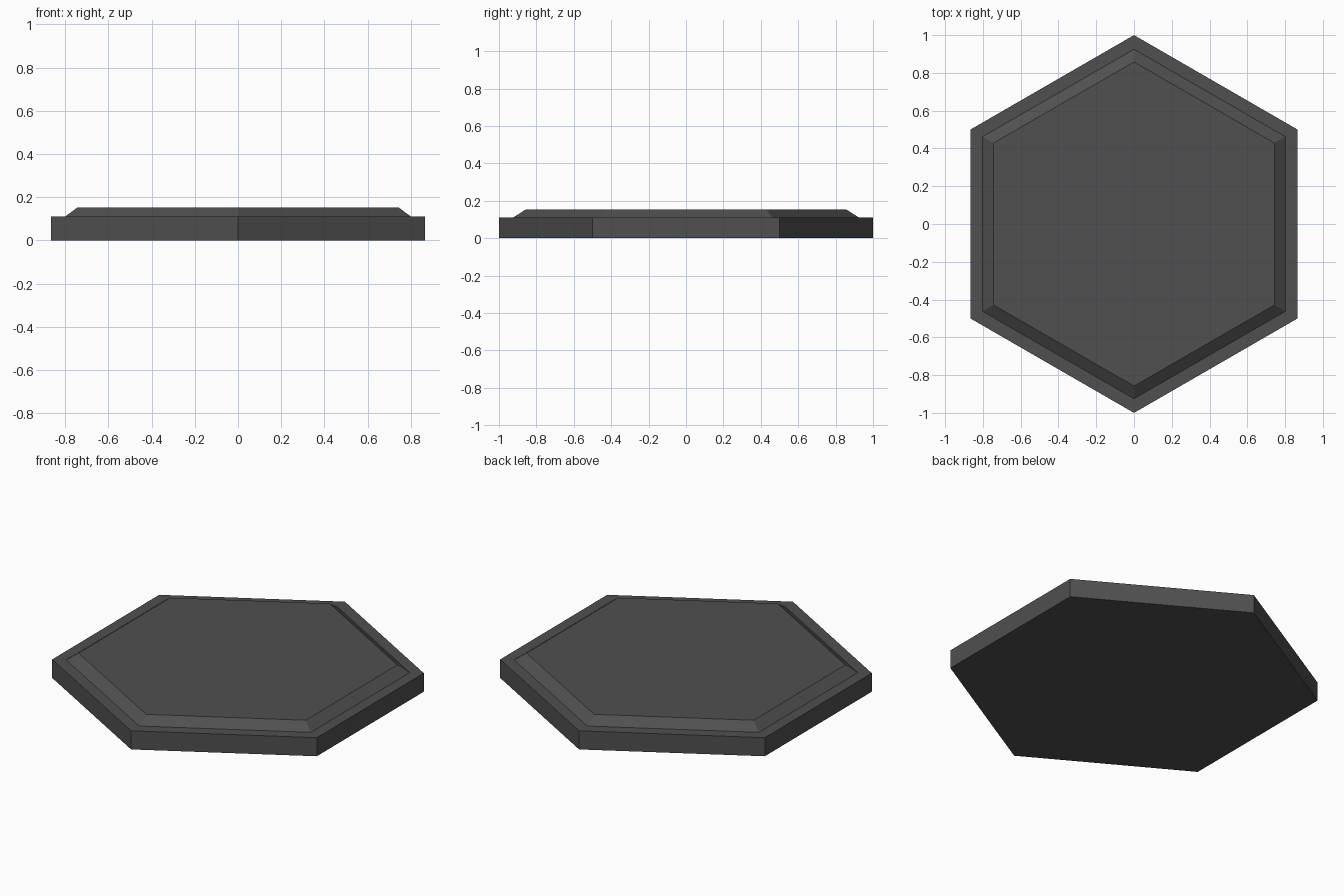
import bpy
import bmesh
from math import cos, sin, pi

cube = bpy.data.objects.get("Cube")
if cube:
    bpy.data.objects.remove(cube, do_unlink=True)

# Single dark grey colour
grey = bpy.data.materials.new("dark_grey")
grey.use_nodes = True
colour = (0.08, 0.08, 0.08, 1)
grey.diffuse_color = colour
grey.node_tree.nodes["Principled BSDF"].inputs["Base Color"].default_value = colour


def hex_ring(bm, radius, z):
    """Six corners, with points facing front and back."""
    return [bm.verts.new((radius * cos(pi / 6 + i * pi / 3),
                          radius * sin(pi / 6 + i * pi / 3), z)) for i in range(6)]


# Hexagonal tile: base, flat ledge, bevelled raised top (radius, height)
profile = [(1, 0), (1, 0.11), (0.925, 0.11), (0.858, 0.153)]
bm = bmesh.new()
rings = [hex_ring(bm, r, z) for r, z in profile]
bm.faces.new(reversed(rings[0]))
for low, high in zip(rings, rings[1:]):
    for i in range(6):
        j = (i + 1) % 6
        bm.faces.new((low[i], low[j], high[j], high[i]))
bm.faces.new(rings[-1])

mesh = bpy.data.meshes.new("hexagonal_tile")
bm.to_mesh(mesh)
bm.free()
mesh.materials.append(grey)
tile = bpy.data.objects.new("hexagonal_tile", mesh)
bpy.context.collection.objects.link(tile)
